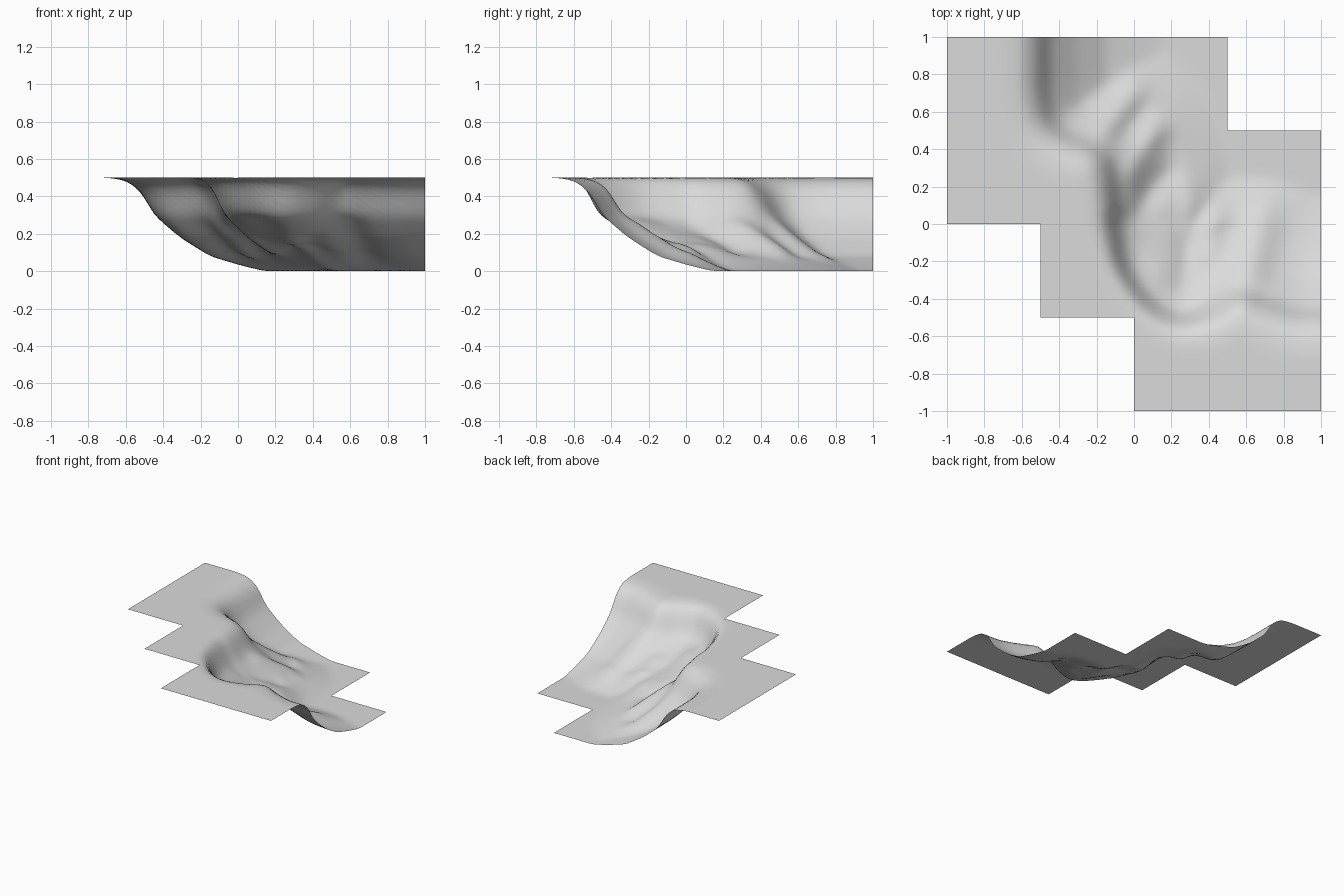
import bpy, bmesh, math
from mathutils import Vector
from mathutils.geometry import interpolate_bezier, intersect_point_line

cube = bpy.data.objects.get("Cube")
if cube:
    bpy.data.objects.remove(cube, do_unlink=True)

# Plan path of the cliff rim, running from the back edge to the left edge
RIM = [(-.48, 1.6), (-.48, 1), (-.47, .65), (-.4, .5), (-.2, .4), (-.13, .3),
       (-.1, .1), (-.1, -.02), (-.04, -.25), (.1, -.43), (.25, -.5), (.4, -.46),
       (.56, -.37), (.7, -.42), (.85, -.47), (1, -.48), (1.6, -.48)]
# Height against distance from the rim (negative is on the plateau)
PROFILE = [(-.22, .5), (-.12, .485), (-.04, .43), (.03, .3), (.17, .18),
           (.33, .08), (.48, .035), (.62, 0)]
# Spurs and gullies on the slope: start, end, height, half width
SPURS = [((-.2, .45), (.0, .72), .025, .07), ((-.03, .27), (.12, .5), .035, .06),
         ((-.1, .43), (.04, .6), -.02, .05), ((-.03, .04), (.16, .26), -.03, .06),
         ((.18, -.22), (.32, .06), .08, .2), ((.4, -.15), (.43, .1), .025, .07),
         ((.6, -.3), (.71, .12), .04, .1)]


def smooth_path(points, steps=6):
    pts = [Vector(p) for p in points]
    path = []
    for i in range(1, len(pts) - 2):
        a, b, c, d = pts[i - 1:i + 3]
        path += interpolate_bezier(b, b + (c - a) / 6, c - (d - b) / 6, c, steps)[:-1]
    path = [v.to_2d() for v in path]
    return [pts[0]] + path + [pts[-2], pts[-1]]


def segment_distance(p, a, b):
    foot, t = intersect_point_line(p, a, b)
    t = min(max(t, 0), 1)
    return (p - (a + (b - a) * t)).length


rim = smooth_path(RIM)
basin = rim + [Vector((1.6, 1.6))]


def in_basin(p):
    inside = False
    for a, b in zip(basin, basin[1:] + basin[:1]):
        if (a.y > p.y) != (b.y > p.y) and p.x < a.x + (b.x - a.x) * (p.y - a.y) / (b.y - a.y):
            inside = not inside
    return inside


def profile_height(d):
    if d <= PROFILE[0][0]:
        return PROFILE[0][1]
    for (d0, z0), (d1, z1) in zip(PROFILE, PROFILE[1:]):
        if d <= d1:
            return z0 + (z1 - z0) * (d - d0) / (d1 - d0)
    return 0


def height(x, y):
    p = Vector((x, y))
    d = min(segment_distance(p, a, b) for a, b in zip(rim, rim[1:]))
    if not in_basin(p):
        # Tighter lip around the inner corner
        d *= -1 - 1.2 * math.exp(-(x * x + (y + .3) ** 2) / .2)
    z = profile_height(d)
    on_slope = min(max(d / .15, 0), 1) * min(z / .06, 1)
    for a, b, tall, wide in SPURS:
        away = segment_distance(p, Vector(a), Vector(b))
        z += tall * on_slope * math.exp(-(away / wide) ** 2)
    return min(max(z, 0), .5)


def in_footprint(x, y):
    return not ((x < -.5 and y < 0) or (x < 0 and y < -.5) or (x > .5 and y > .5))


# Terrain sheet: a grid cut to the stepped outline and lifted to height
N = 80
bm = bmesh.new()
bmesh.ops.create_grid(bm, x_segments=N, y_segments=N, size=1)
outside = [f for f in bm.faces if not in_footprint(*f.calc_center_median().xy)]
bmesh.ops.delete(bm, geom=outside, context='FACES')
for v in bm.verts:
    v.co.z = height(v.co.x, v.co.y)
for _ in range(4):
    bmesh.ops.smooth_vert(bm, verts=bm.verts[:], factor=.5, use_axis_z=True)
mesh = bpy.data.meshes.new("cliff_terrain")
bm.to_mesh(mesh)
bm.free()

# One plain stone colour
stone = bpy.data.materials.new("light_grey_stone")
stone.use_nodes = True
stone.diffuse_color = (.71, .71, .71, 1)
stone.node_tree.nodes["Principled BSDF"].inputs["Base Color"].default_value = (.71, .71, .71, 1)
mesh.materials.append(stone)

terrain = bpy.data.objects.new("cliff_terrain", mesh)
bpy.context.collection.objects.link(terrain)
mesh.shade_smooth()
